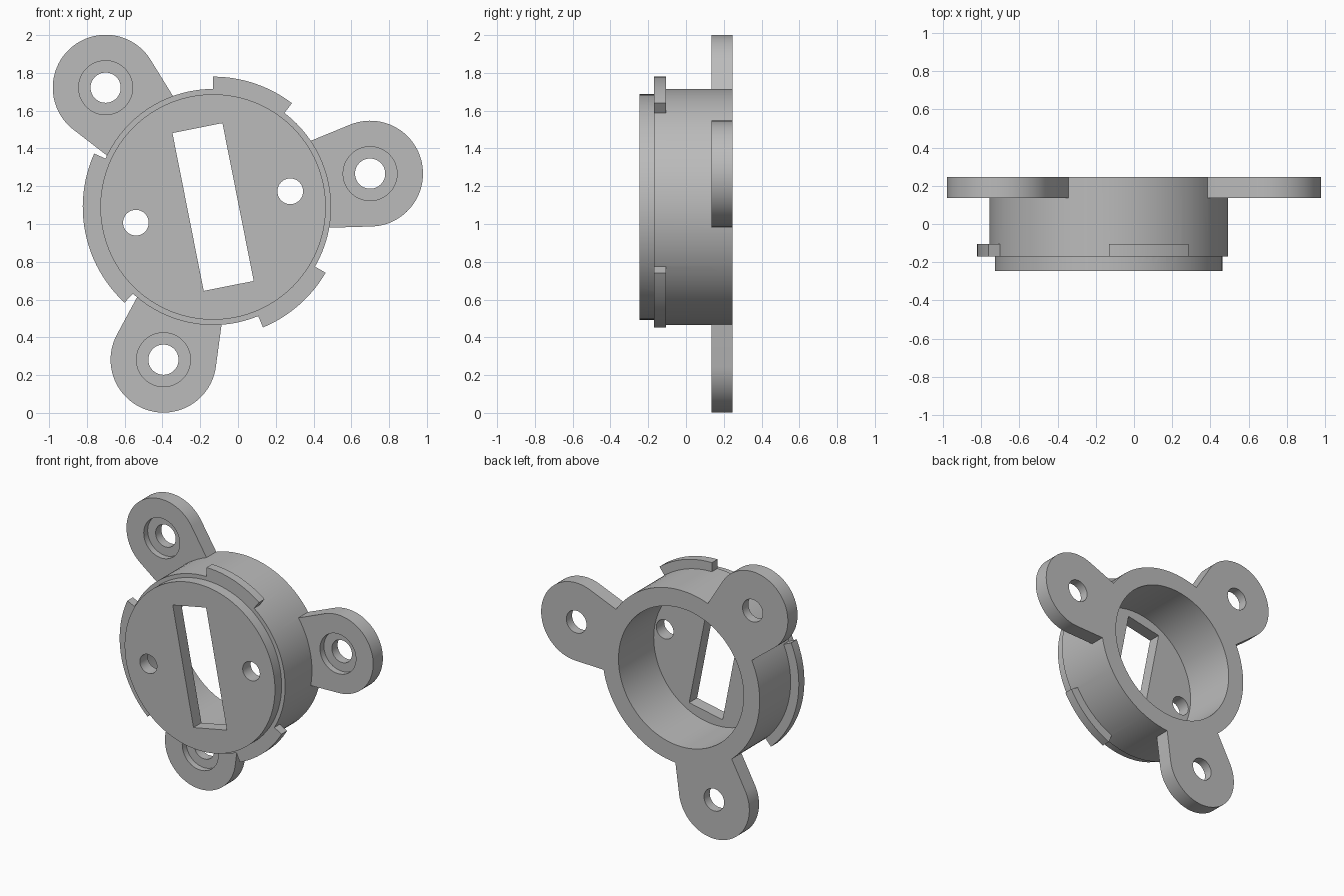
import bpy
import bmesh
from math import cos, sin, radians, pi

cube = bpy.data.objects.get("Cube")
if cube:
    bpy.data.objects.remove(cube, do_unlink=True)

CX, CZ = -0.132, 1.09          # axis of the round housing
FRONT, SHOULDER, BACK = -0.245, -0.169, 0.245
LUG_FRONT = 0.135
BODY_R, LUG_DIST, LUG_R = 0.625, 0.85, 0.28
LUG_ANGLES = (12, 132, 252)

grey = bpy.data.materials.new("plain grey")
grey.use_nodes = True
grey.diffuse_color = (0.5, 0.5, 0.5, 1)
grey.node_tree.nodes["Principled BSDF"].inputs["Base Color"].default_value = (0.5, 0.5, 0.5, 1)


def arc(radius, start, end, count, u=0, v=0):
    """Points on an arc, angles in degrees, both ends included."""
    steps = [radians(start + (end - start) * i / count) for i in range(count + 1)]
    return [(u + radius * cos(a), v + radius * sin(a)) for a in steps]


def circle(radius, u=0, v=0, count=96):
    return arc(radius, 0, 360, count, u, v)[:-1]


def turn(points, degrees):
    c, s = cos(radians(degrees)), sin(radians(degrees))
    return [(u * c - v * s, u * s + v * c) for u, v in points]


def prism(name, outline, y0, y1):
    """Extrude an outline, given around the housing axis, from y0 to y1."""
    bm = bmesh.new()
    face = bm.faces.new([bm.verts.new((CX + u, y0, CZ + v)) for u, v in outline])
    result = bmesh.ops.extrude_face_region(bm, geom=[face])
    moved = [g for g in result["geom"] if isinstance(g, bmesh.types.BMVert)]
    bmesh.ops.translate(bm, verts=moved, vec=(0, y1 - y0, 0))
    bmesh.ops.recalc_face_normals(bm, faces=bm.faces)
    mesh = bpy.data.meshes.new(name)
    bm.to_mesh(mesh)
    bm.free()
    mesh.materials.append(grey)
    obj = bpy.data.objects.new(name, mesh)
    bpy.context.collection.objects.link(obj)
    return obj


def combine(target, tool, operation):
    """Apply a boolean and discard the tool."""
    mod = target.modifiers.new(operation.lower(), 'BOOLEAN')
    mod.operation, mod.solver, mod.object = operation, 'EXACT', tool
    bpy.context.view_layer.objects.active = target
    bpy.ops.object.modifier_apply(modifier=mod.name)
    bpy.data.objects.remove(tool, do_unlink=True)


# Round housing with a slightly smaller front disc
housing = prism("flanged_housing", circle(BODY_R), SHOULDER, BACK)
combine(housing, prism("front_disc", circle(0.597), FRONT, SHOULDER + 0.02), 'UNION')

# Three tapered mounting lugs
taper = 9.6
lug = [(0.55, -0.23)] + arc(LUG_R, -90 - taper, 90 + taper, 48, LUG_DIST) + [(0.55, 0.23)]
for angle in LUG_ANGLES:
    combine(housing, prism("mounting_lug", turn(lug, angle), LUG_FRONT, BACK), 'UNION')

# Three locking tabs around the front rim
for start, end in ((52.8, 90), (155.8, 227.2), (292.5, 329.7)):
    tab = arc(0.69, start, end, 24) + arc(0.58, end, start, 24)
    combine(housing, prism("locking_tab", tab, SHOULDER, -0.106), 'UNION')

# Open bore behind the front plate
combine(housing, prism("bore", circle(0.497), -0.155, BACK + 0.1), 'DIFFERENCE')

# Screw holes with counterbores in the lugs
for angle in LUG_ANGLES:
    u, v = turn([(LUG_DIST, 0)], angle)[0]
    combine(housing, prism("screw_hole", circle(0.08, u, v, 48), 0, 0.4), 'DIFFERENCE')
    combine(housing, prism("counterbore", circle(0.143, u, v, 48), 0, LUG_FRONT + 0.045), 'DIFFERENCE')

# Slanted slot and two round holes in the front plate
slot = [(-0.135, -0.426), (0.135, -0.426), (0.135, 0.426), (-0.135, 0.426)]
combine(housing, prism("slot", turn(slot, 11.2), -0.4, 0), 'DIFFERENCE')
for side in (-1, 1):
    u, v = turn([(side * 0.417, 0)], 11.5)[0]
    combine(housing, prism("plate_hole", circle(0.068, u, v, 48), -0.4, 0), 'DIFFERENCE')

# Smooth round walls, sharp rims
bpy.ops.object.select_all(action='DESELECT')
housing.select_set(True)
bpy.context.view_layer.objects.active = housing
bpy.ops.object.shade_smooth_by_angle(angle=radians(30))
